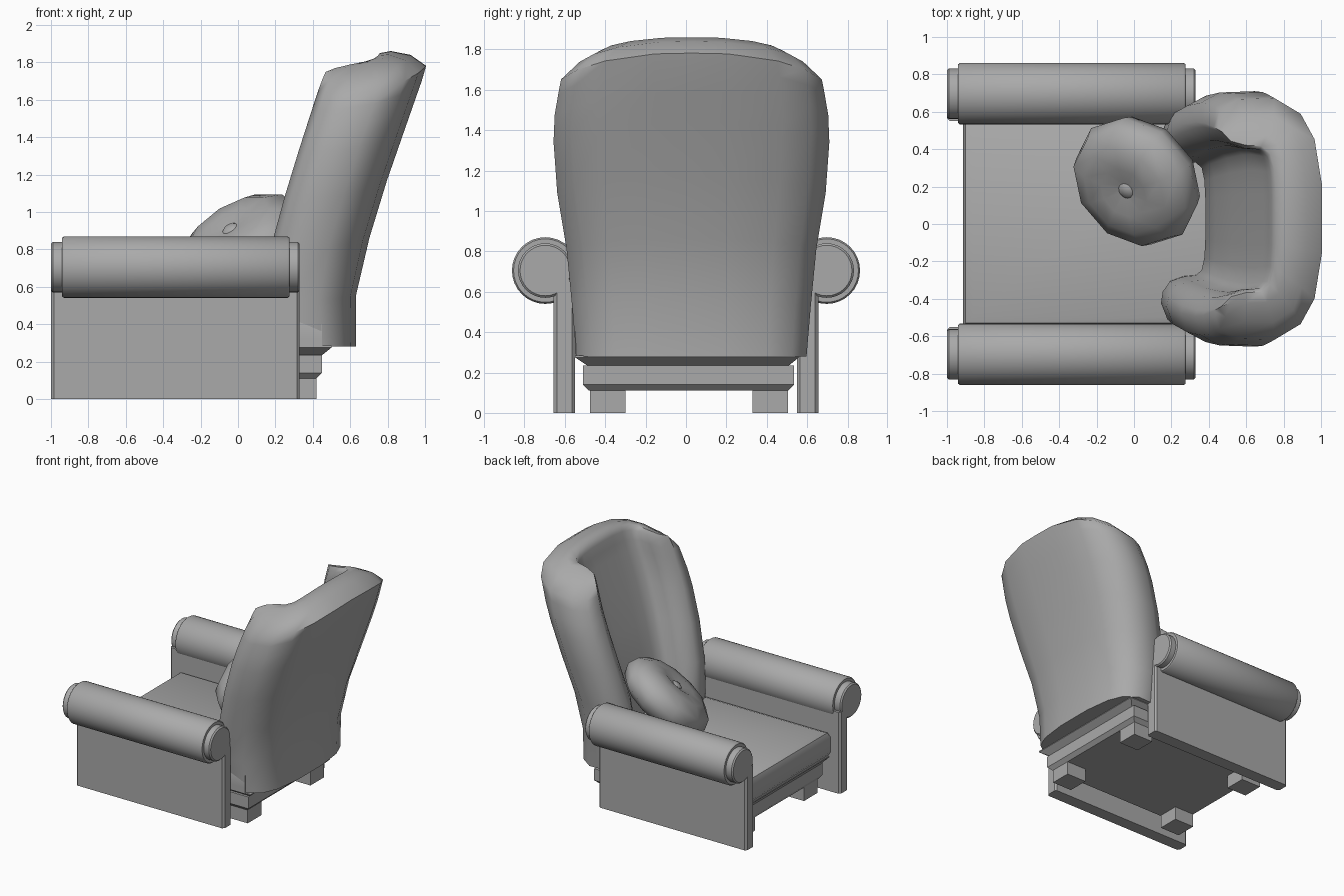
import bpy, bmesh, math
from mathutils import Vector

cube = bpy.data.objects.get("Cube")
if cube:
    bpy.data.objects.remove(cube)

GREY = (0.4, 0.4, 0.4, 1)
mat = bpy.data.materials.new("grey upholstery")
mat.use_nodes = True
mat.diffuse_color = GREY
mat.node_tree.nodes["Principled BSDF"].inputs["Base Color"].default_value = GREY


def finish(name, bm, sharp=40):
    """Turn a bmesh into a named, shaded object."""
    bmesh.ops.recalc_face_normals(bm, faces=bm.faces)
    me = bpy.data.meshes.new(name)
    bm.to_mesh(me)
    bm.free()
    ob = bpy.data.objects.new(name, me)
    bpy.context.collection.objects.link(ob)
    me.materials.append(mat)
    bpy.ops.object.select_all(action='DESELECT')
    bpy.context.view_layer.objects.active = ob
    ob.select_set(True)
    bpy.ops.object.shade_smooth_by_angle(angle=math.radians(sharp))
    return ob


def stack(name, levels, upright_bevel=0, **kw):
    """Rectangular block from levels of (z, x0, x1, y0, y1)."""
    bm = bmesh.new()
    rings = [[bm.verts.new((x, y, z)) for x, y in ((x0, y0), (x1, y0), (x1, y1), (x0, y1))]
             for z, x0, x1, y0, y1 in levels]
    for a, b in zip(rings, rings[1:]):
        for i in range(4):
            j = (i + 1) % 4
            bm.faces.new((a[i], a[j], b[j], b[i]))
    bm.faces.new(rings[0])
    bm.faces.new(rings[-1])
    if upright_bevel:
        uprights = [e for e in bm.edges if abs(e.verts[0].co.z - e.verts[1].co.z) > 0.01]
        bmesh.ops.bevel(bm, geom=uprights, offset=upright_bevel, segments=1, affect='EDGES')
    return finish(name, bm, **kw)


def box(name, x0, x1, y0, y1, z0, z1, **kw):
    return stack(name, [(z0, x0, x1, y0, y1), (z1, x0, x1, y0, y1)], **kw)


def lathe(name, profile, sides):
    """Revolve (radius, height) points about local z."""
    bm = bmesh.new()
    vs = [bm.verts.new((r, 0, h)) for r, h in profile]
    edges = [bm.edges.new(p) for p in zip(vs, vs[1:])]
    bmesh.ops.spin(bm, geom=vs + edges, cent=(0, 0, 0), axis=(0, 0, 1),
                   angle=math.tau, steps=sides, use_merge=True)
    bmesh.ops.remove_doubles(bm, verts=bm.verts, dist=0.0005)
    return finish(name, bm)


def interp(table, v):
    """Piecewise linear lookup, clamped at both ends."""
    if v <= table[0][0]:
        return table[0][1]
    for (a, p), (b, q) in zip(table, table[1:]):
        if v <= b:
            return p + (q - p) * (v - a) / (b - a)
    return table[-1][1]


# Scroll arms: a stepped roll on a flat panel with chamfered uprights
ROLL = [(0, -1), (0.125, -1), (0.135, -0.99), (0.135, -0.94), (0.157, -0.94),
        (0.165, -0.93), (0.165, 0.265), (0.157, 0.275), (0.135, 0.275),
        (0.135, 0.32), (0.125, 0.33), (0, 0.33)]
for side, s in (("left", 1), ("right", -1)):
    roll = lathe(side + "_arm_roll", ROLL, 32)
    roll.rotation_euler = (0, math.pi / 2, 0)
    roll.location = (0, s * 0.697, 0.705)
    y0, y1 = sorted((s * 0.55, s * 0.655))
    box(side + "_arm_panel", -1, 0.33, y0, y1, 0, 0.66, upright_bevel=0.015, sharp=30)

# Base frame with flared upper ledge, and legs
stack("base_frame", [(0.11, -0.85, 0.42, -0.48, 0.505), (0.14, -0.87, 0.45, -0.51, 0.535),
                     (0.235, -0.87, 0.45, -0.51, 0.535)], sharp=20)
stack("base_ledge", [(0.235, -0.87, 0.45, -0.49, 0.51), (0.275, -0.9, 0.5, -0.55, 0.56),
                     (0.285, -0.9, 0.5, -0.55, 0.56)], sharp=20)
for end, x in (("front", -0.85), ("back", 0.24)):
    for side, y in (("left", 0.33), ("right", -0.475)):
        box(f"{end}_{side}_leg", x, x + 0.18, y, y + 0.175, 0, 0.12)

# Seat cushion, rolled over at the front edge and easing down beside the arms
stack("seat_cushion", [(0.285, -0.89, 0.45, -0.55, 0.56), (0.32, -0.915, 0.45, -0.55, 0.56),
                       (0.44, -0.915, 0.45, -0.55, 0.56), (0.48, -0.9, 0.45, -0.53, 0.55),
                       (0.495, -0.86, 0.45, -0.49, 0.525)])

# Winged backrest: U-shaped section, swept up along a leaning spine
OUTER = [(0, 0), (0, 0.28), (0.06, 0.66), (0.17, 0.87), (0.4, 1), (0.74, 0.99), (0.93, 0.91), (1, 0.76)]
INNER = [(0.51, 0), (0.51, 0.18), (0.52, 0.34), (0.55, 0.45), (0.62, 0.5), (0.76, 0.51), (0.9, 0.55), (0.98, 0.64)]
BACK_X = [(0.28, 0.63), (0.55, 0.63), (0.82, 0.69), (1.18, 0.8), (1.765, 1.005)]
HALF_WIDTH = [(0, 0.57), (0.2, 0.595), (0.37, 0.62), (0.55, 0.665), (0.72, 0.683), (0.8, 0.68), (0.9, 0.655), (1, 0.625)]
DEPTH = [(0.28, 0.45), (0.7, 0.51), (1.8, 0.54)]
# Height along the spine, and how far outside and inside close in to round the rim
ROWS = [(0, 0, 0), (0.17, 0, 0), (0.36, 0, 0), (0.55, 0, 0), (0.72, 0, 0), (0.81, 0, 0),
        (0.88, 0, 0), (0.93, 0, 0), (0.975, 0.3, 0.02), (1, 0.68, 0.1)]


def mirror_half(half):
    return [(f, -n) for f, n in reversed(half[1:])] + half


bm = bmesh.new()
outer, inner = mirror_half(OUTER), mirror_half(INNER)
count = len(outer)
rows = []
for t, close_out, close_in in ROWS:
    # the hollow widens towards the top
    hollow = [(f, n * (1 + 0.16 * t)) for f, n in inner]
    ring = []
    for mine, mate, close in ((outer, hollow, close_out), (hollow, outer, close_in)):
        for (f, n), (mf, mn) in zip(mine, mate):
            f += (mf - f) * close
            n += (mn - n) * close
            top = 1.895 - 0.1 * abs(n) ** 2.5 - 0.1 * f
            z = 0.28 + t * (top - 0.28)
            x = interp(BACK_X, z) - f * interp(DEPTH, z)
            ring.append(bm.verts.new((x, 0.027 + n * interp(HALF_WIDTH, t), z)))
    rows.append((ring[:count], ring[count:]))
for (o0, i0), (o1, i1) in zip(rows, rows[1:]):
    loop0, loop1 = o0 + i0[::-1], o1 + i1[::-1]
    for k in range(2 * count):
        j = (k + 1) % (2 * count)
        bm.faces.new((loop0[k], loop0[j], loop1[j], loop1[k]))
for o, i in (rows[0], rows[-1]):
    for k in range(count - 1):
        bm.faces.new((o[k], o[k + 1], i[k + 1], i[k]))
finish("winged_backrest", bm, sharp=65)

# Round throw pillow with a button, leaning against the back
normal = Vector((-0.5, -0.43, 0.77))
turn = normal.to_track_quat('Z', 'Y').to_euler()
top_half = [(0, 0.12), (0.04, 0.12), (0.14, 0.145), (0.25, 0.135), (0.345, 0.08)]
pillow = lathe("throw_pillow", top_half + [(0.375, 0)] + [(r, -h) for r, h in reversed(top_half)], 10)
button = lathe("pillow_button", [(0, 0.135), (0.03, 0.132), (0.045, 0.12), (0.045, 0.1), (0, 0.1)], 12)
for ob in (pillow, button):
    ob.rotation_euler = turn
    ob.location = (0.015, 0.228, 0.82)
